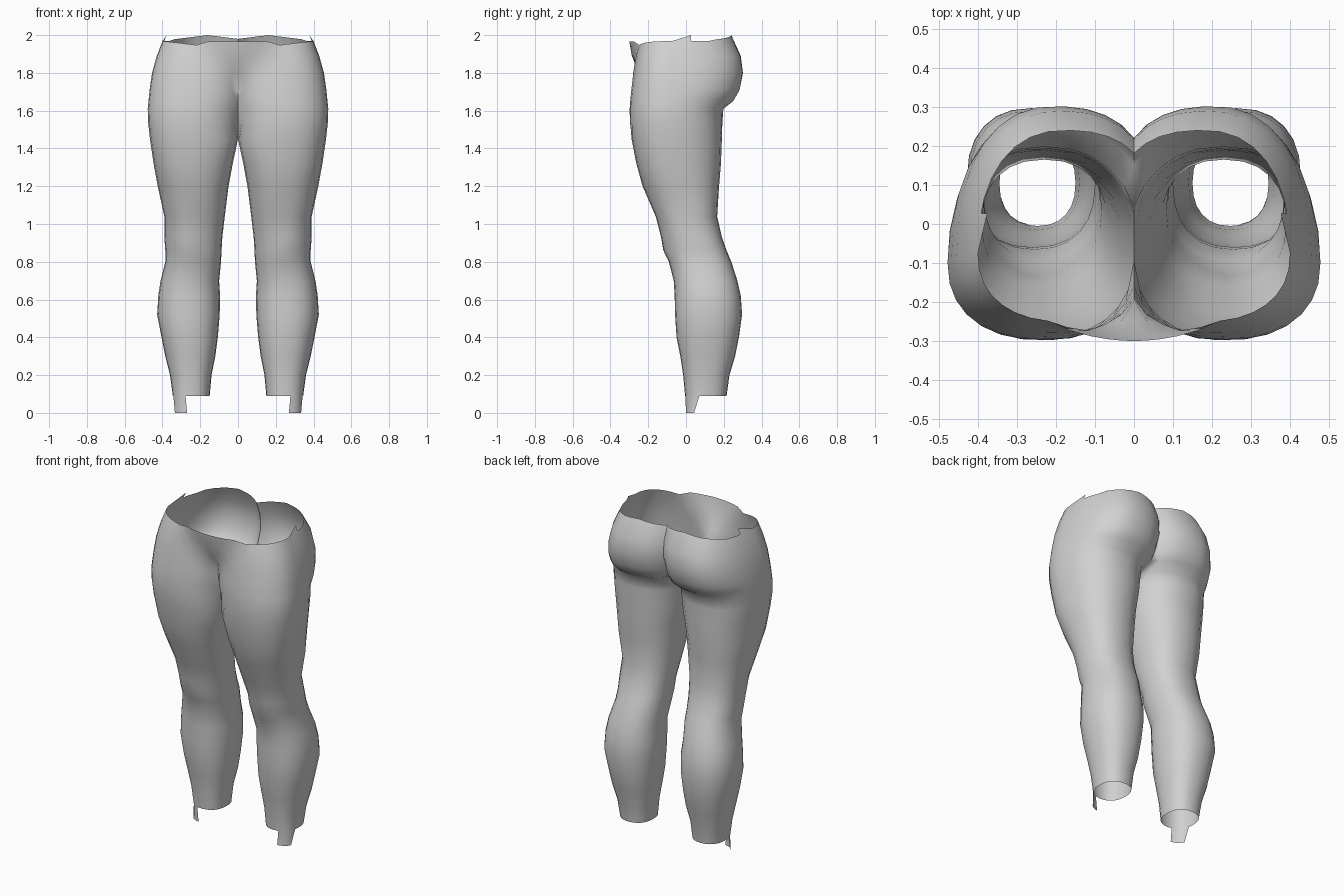
import bpy, bmesh, math

old = bpy.data.objects.get("Cube")
if old:
    bpy.data.objects.remove(old)

# One flat colour
grey = bpy.data.materials.new("plain_grey")
grey.use_nodes = True
colour = (0.64, 0.64, 0.64, 1)
grey.diffuse_color = colour
grey.node_tree.nodes["Principled BSDF"].inputs["Base Color"].default_value = colour

SEGMENTS = 24
CROTCH = 1.45
POWER = 2.3

# Leg sections from ankle to waist: height, inner x, outer x, front y, back y
SECTIONS = [
    (.09, .15, .345, -.005, .215), (.2, .14, .36, -.015, .23),
    (.3, .12, .385, -.03, .26), (.4, .107, .405, -.05, .28),
    (.52, .097, .428, -.058, .297), (.62, .095, .422, -.06, .29),
    (.7, .1, .41, -.065, .272), (.8, .09, .385, -.09, .24),
    (.86, .087, .385, -.11, .215), (.93, .083, .39, -.12, .19),
    (1.04, .07, .39, -.16, .165), (1.2, .05, .425, -.23, .175),
    (1.32, .028, .447, -.263, .185), (CROTCH, 0, .466, -.288, .19),
    (1.54, -.012, .476, -.298, .193), (1.61, -.022, .478, -.298, .198),
    (1.65, -.03, .474, -.296, .25), (1.71, -.038, .468, -.29, .285),
    (1.8, -.05, .455, -.28, .302), (1.89, -.05, .43, -.265, .29),
    (1.97, -.05, .4, -.25, .24),
]


def belly_line(z):
    """Depth of the lower belly on the centre line."""
    t = min((z - CROTCH) / .53, 1)
    return -.05 - .25 * math.sin(t * math.pi / 2) ** 1.5


def section(z, x_in, x_out, front, back):
    """Rounded ring, opened where it would cross the centre line."""
    cx, rx = (x_in + x_out) / 2, (x_out - x_in) / 2
    cy = (front + (min(back, .1) if z > 1.3 else back)) / 2
    gap = math.acos((cx / rx) ** (POWER / 2)) if x_in < 0 else 0
    points = []
    for i in range(SEGMENTS + 1):
        a = (math.pi - gap) * (2 * i / SEGMENTS - 1)
        c, s = math.cos(a), abs(math.sin(a))
        x = cx + rx * math.copysign(abs(c) ** (2 / POWER), c)
        # rounder groin, fuller inner buttock
        bend = 2 / POWER
        if z > CROTCH and c < 0:
            bend = 1.1 if a < 0 else (.5 if z > 1.62 else bend)
        y = cy + ((front if a < 0 else back) - cy) * s ** bend
        height = z
        if x_in <= 0 and i in (0, SEGMENTS):
            x = 0
        if a < 0:
            # kneecap bump
            y -= .018 * math.exp(-((x - .26) / .06) ** 2 - ((z - .9) / .06) ** 2)
            # lower belly between the thighs
            if z > CROTCH and x < .22:
                y = min(y, belly_line(z) + x * x)
        elif c > 0:
            # buttock fold rises towards the hip
            height += .05 * (1 - s) * math.sin(a) ** .5 * math.exp(-((z - 1.65) / .06) ** 2)
        points.append([x, y, height])
    return points


def waist_height(x, y):
    """Uneven cut at the waist."""
    if y > .15:
        return 2 - .02 * abs(x - .16) / .16
    if y < -.15:
        return 1.965 if x < .18 else 1.945 + .12 * (x - .2)
    return 1.968


# Half of the body, lofted upward
bm = bmesh.new()
rows = []
for data in SECTIONS:
    ring = section(*data)
    if data is SECTIONS[-1]:
        for p in ring:
            p[2] = waist_height(p[0], p[1])
    rows.append([bm.verts.new(p) for p in ring])
for low, high in zip(rows, rows[1:]):
    for i in range(SEGMENTS):
        bm.faces.new((low[i], low[i + 1], high[i + 1], high[i]))

# Ankle tab on the front outer quarter
strip = rows[0][7:12]
hem = [bm.verts.new((v.co.x - .008, v.co.y * .6, 0)) for v in strip]
for i in range(len(strip) - 1):
    bm.faces.new((hem[i], hem[i + 1], strip[i + 1], strip[i]))

# Small pointed scrap on the waist edge at the side
near, mid, far = rows[-1][12:15]
base = mid.co.lerp(far.co, .4)
foot = bm.verts.new(base)
tip = bm.verts.new((base.x - .015, base.y, 2))
bm.faces.new((mid, foot, tip))
bm.faces.new((near, mid, tip))

bmesh.ops.remove_doubles(bm, verts=bm.verts, dist=.0005)
mesh = bpy.data.meshes.new("legs")
bm.to_mesh(mesh)
bm.free()
mesh.materials.append(grey)
legs = bpy.data.objects.new("legs", mesh)
bpy.context.collection.objects.link(legs)

# Other half
mirror = legs.modifiers.new("mirror", "MIRROR")
mirror.use_axis[0] = True
mirror.merge_threshold = .0005

bpy.ops.object.select_all(action="DESELECT")
legs.select_set(True)
bpy.context.view_layer.objects.active = legs
bpy.ops.object.modifier_apply(modifier=mirror.name)
bpy.ops.object.shade_smooth_by_angle(angle=math.radians(70))
